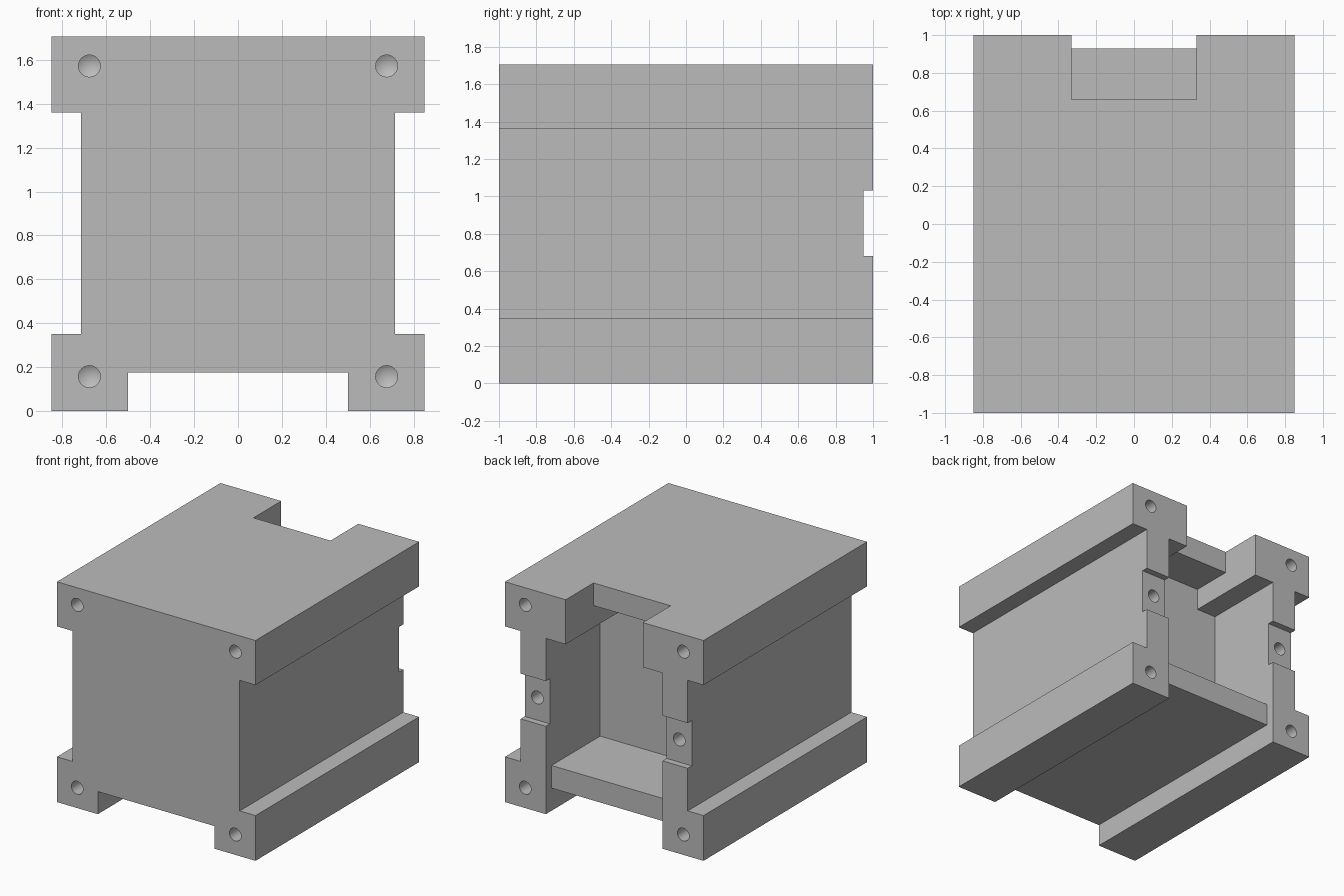
import bpy
import bmesh
import math
from mathutils import Matrix

if "Cube" in bpy.data.objects:
    bpy.data.objects.remove(bpy.data.objects["Cube"], do_unlink=True)

grey = bpy.data.materials.new("light_grey")
grey.use_nodes = True
grey.diffuse_color = (0.5, 0.5, 0.5, 1)
grey.node_tree.nodes["Principled BSDF"].inputs["Base Color"].default_value = (0.5, 0.5, 0.5, 1)


def finish(bm, name):
    bmesh.ops.recalc_face_normals(bm, faces=bm.faces)
    mesh = bpy.data.meshes.new(name)
    bm.to_mesh(mesh)
    bm.free()
    mesh.materials.append(grey)
    obj = bpy.data.objects.new(name, mesh)
    bpy.context.collection.objects.link(obj)
    return obj


def extrude_half(half, y0, y1, name):
    """Mirror a half outline (x, z) across x = 0 and extrude it along y."""
    outline = half + [(-x, z) for x, z in reversed(half)]
    bm = bmesh.new()
    face = bm.faces.new([bm.verts.new((x, y0, z)) for x, z in outline])
    out = bmesh.ops.extrude_face_region(bm, geom=[face])
    moved = [g for g in out["geom"] if isinstance(g, bmesh.types.BMVert)]
    bmesh.ops.translate(bm, verts=moved, vec=(0, y1 - y0, 0))
    return finish(bm, name)


def slot(half_width, y0, z0, z1, name):
    """Box cutter open towards the back."""
    return extrude_half([(half_width, z0), (half_width, z1)], y0, 1.2, name)


def drill(x, z, y_face, direction, radius, depth, name):
    """Drill-bit cutter with a conical tip, entering at y_face."""
    bm = bmesh.new()
    bmesh.ops.create_cone(bm, cap_ends=True, segments=24,
                          radius1=radius, radius2=radius, depth=depth + 0.1)
    tip_cap = max(bm.faces, key=lambda f: f.calc_center_median().z)
    tip = bmesh.ops.poke(bm, faces=[tip_cap])["verts"][0]
    tip.co.z += radius * 0.6
    turn = Matrix.Rotation(-direction * math.pi / 2, 4, "X")
    shift = Matrix.Translation((x, y_face + direction * (depth - 0.1) / 2, z))
    bmesh.ops.transform(bm, matrix=shift @ turn, verts=bm.verts)
    return finish(bm, name)


# Solid body with side channels and a bottom groove
body = extrude_half([(0.5, 0.175), (0.5, 0), (0.85, 0), (0.85, 0.35),
                     (0.715, 0.35), (0.715, 1.36), (0.85, 1.36), (0.85, 1.705)],
                    -1, 1, "housing_body")

# Rear pocket, top notch, shortened floor and post recesses
cutters = [
    extrude_half([(0.5, 0.35), (0.5, 1.36), (0.33, 1.36), (0.33, 1.53)],
                 0.335, 1.2, "pocket_cutter"),
    slot(0.33, 0.66, 1.45, 1.9, "top_notch_cutter"),
    slot(0.5, 0.93, 0.1, 0.45, "floor_cutter"),
    slot(1.0, 0.95, 0.68, 1.03, "post_recess_cutter"),
]

# Screw holes in the four corners at both ends, and in the rear posts
for side in (-1, 1):
    for z in (0.157, 1.572):
        for end in (-1, 1):
            cutters.append(drill(side * 0.677, z, end, -end, 0.05, 0.4, "corner_hole_cutter"))
    cutters.append(drill(side * 0.607, 0.855, 0.95, -1, 0.05, 0.3, "post_hole_cutter"))

bpy.ops.object.select_all(action="DESELECT")
body.select_set(True)
bpy.context.view_layer.objects.active = body
for cutter in cutters:
    cutter.hide_render = True
    mod = body.modifiers.new("cut", "BOOLEAN")
    mod.operation = "DIFFERENCE"
    mod.solver = "EXACT"
    mod.object = cutter
    bpy.ops.object.modifier_apply(modifier=mod.name)
    bpy.data.objects.remove(cutter, do_unlink=True)

bpy.ops.object.shade_smooth_by_angle(angle=math.radians(30))
